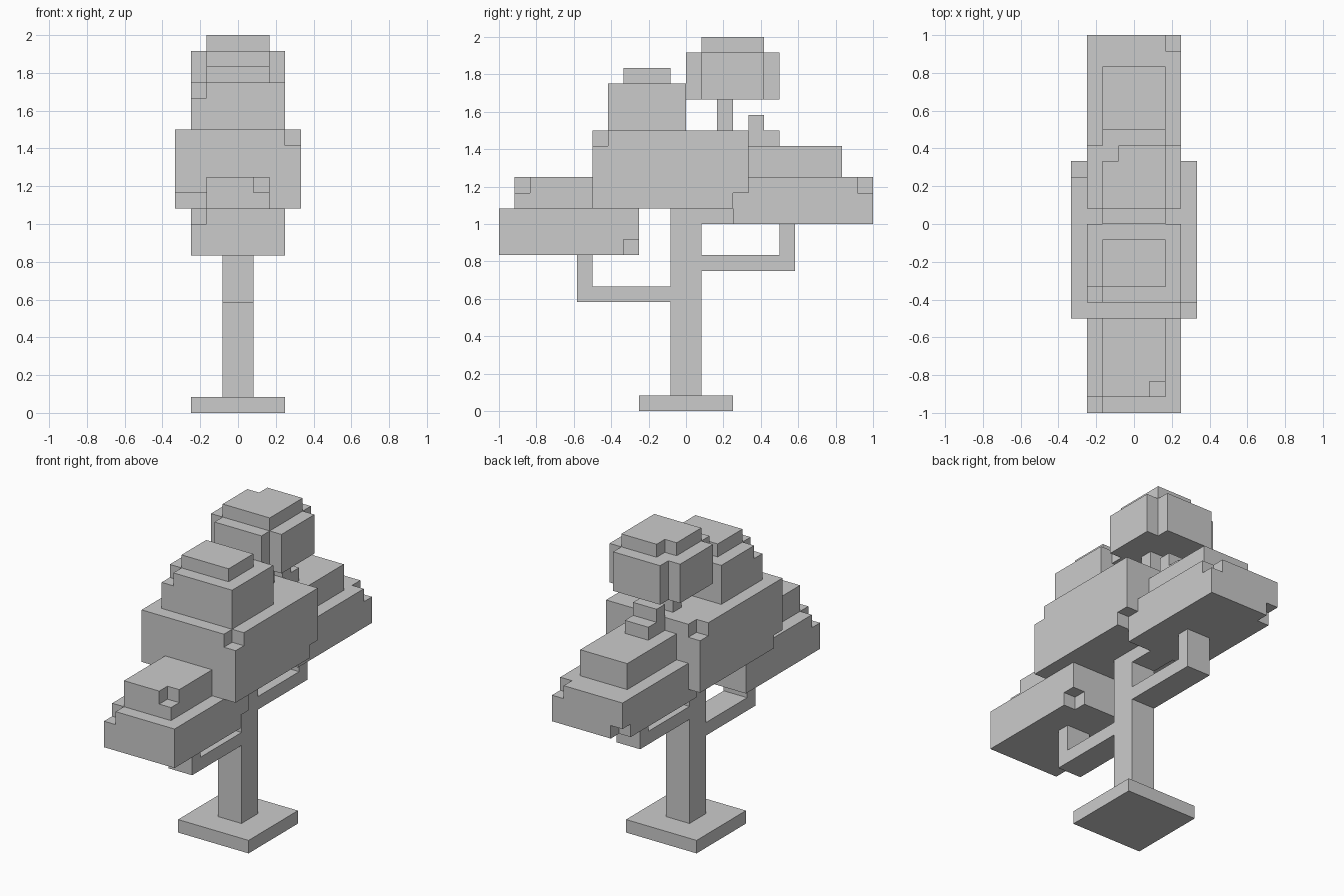
import bpy, bmesh, math
from mathutils import Vector

if "Cube" in bpy.data.objects:
    bpy.data.objects.remove(bpy.data.objects["Cube"])

U = 1 / 12  # one block; all sizes below are in blocks


def cells(box):
    x0, x1, y0, y1, z0, z1 = box
    return {(x, y, z) for x in range(x0, x1) for y in range(y0, y1) for z in range(z0, z1)}


def blocks(name, boxes, notches=()):
    """Merge boxes, remove notches, and skin the result with flat faces."""
    solid = set()
    for b in boxes:
        solid |= cells(b)
    for n in notches:
        solid -= cells(n)
    bm = bmesh.new()
    verts = {}

    def vert(p):
        key = tuple(int(c) for c in p)
        if key not in verts:
            verts[key] = bm.verts.new(Vector(key) * U)
        return verts[key]

    for c in solid:
        for axis in range(3):
            for side in (0, 1):
                n = list(c)
                n[axis] += 2 * side - 1
                if tuple(n) in solid:
                    continue
                o, u, v = list(c), [0, 0, 0], [0, 0, 0]
                o[axis] += side
                u[(axis + 1) % 3] = 1
                v[(axis + 2) % 3] = 1
                o, u, v = Vector(o), Vector(u), Vector(v)
                quad = [o, o + u, o + u + v, o + v]
                if not side:
                    quad.reverse()
                bm.faces.new([vert(p) for p in quad])
    bmesh.ops.dissolve_limit(bm, angle_limit=math.radians(1), verts=bm.verts, edges=bm.edges)
    mesh = bpy.data.meshes.new(name)
    bm.to_mesh(mesh)
    bm.free()
    obj = bpy.data.objects.new(name, mesh)
    bpy.context.collection.objects.link(obj)
    return obj


# Base and trunk
blocks("base", [(-3, 3, -3, 3, 0, 1)])
blocks("trunk", [(-1, 1, -1, 1, 1, 13)])

# Bent branches
blocks("front_branch", [(-1, 1, -7, -1, 7, 8), (-1, 1, -7, -6, 8, 10)])
blocks("back_branch", [(-1, 1, 1, 7, 9, 10), (-1, 1, 6, 7, 10, 12)])
blocks("top_branch", [(-1, 1, 1, 3, 12, 13), (-1, 1, 2, 3, 18, 20)])
blocks("back_twig", [(-1, 1, 4, 6, 17, 18), (-1, 1, 4, 5, 18, 19)])

# Low front foliage
blocks("front_foliage",
       [(-3, 3, -12, -3, 10, 13), (-2, 2, -11, -6, 13, 15)],
       [(-3, -2, -12, -11, 12, 13), (1, 2, -11, -10, 14, 15), (2, 3, -4, -3, 10, 11)])

# Low back foliage
blocks("back_foliage",
       [(-3, 3, 4, 12, 12, 15), (-3, 3, 3, 4, 12, 13), (-2, 2, 4, 10, 15, 17)],
       [(2, 3, 11, 12, 14, 15), (-3, -2, 11, 12, 12, 13)])

# Large middle foliage with the upper front clump
blocks("middle_foliage",
       [(-4, 4, -6, 4, 13, 18), (-3, 3, -5, 0, 18, 21), (-2, 2, -4, -1, 21, 22)],
       [(3, 4, -6, -5, 17, 18), (-4, -3, 3, 4, 17, 18), (-4, -2, -6, -5, 13, 14),
        (3, 4, 3, 4, 13, 14), (-3, -2, -5, -4, 20, 21)])

# Top foliage with cut corners
blocks("top_foliage",
       [(-3, 3, 1, 5, 20, 23), (-2, 2, 0, 6, 20, 23), (-2, 2, 1, 5, 23, 24)],
       [(-2, -1, 4, 5, 23, 24)])
